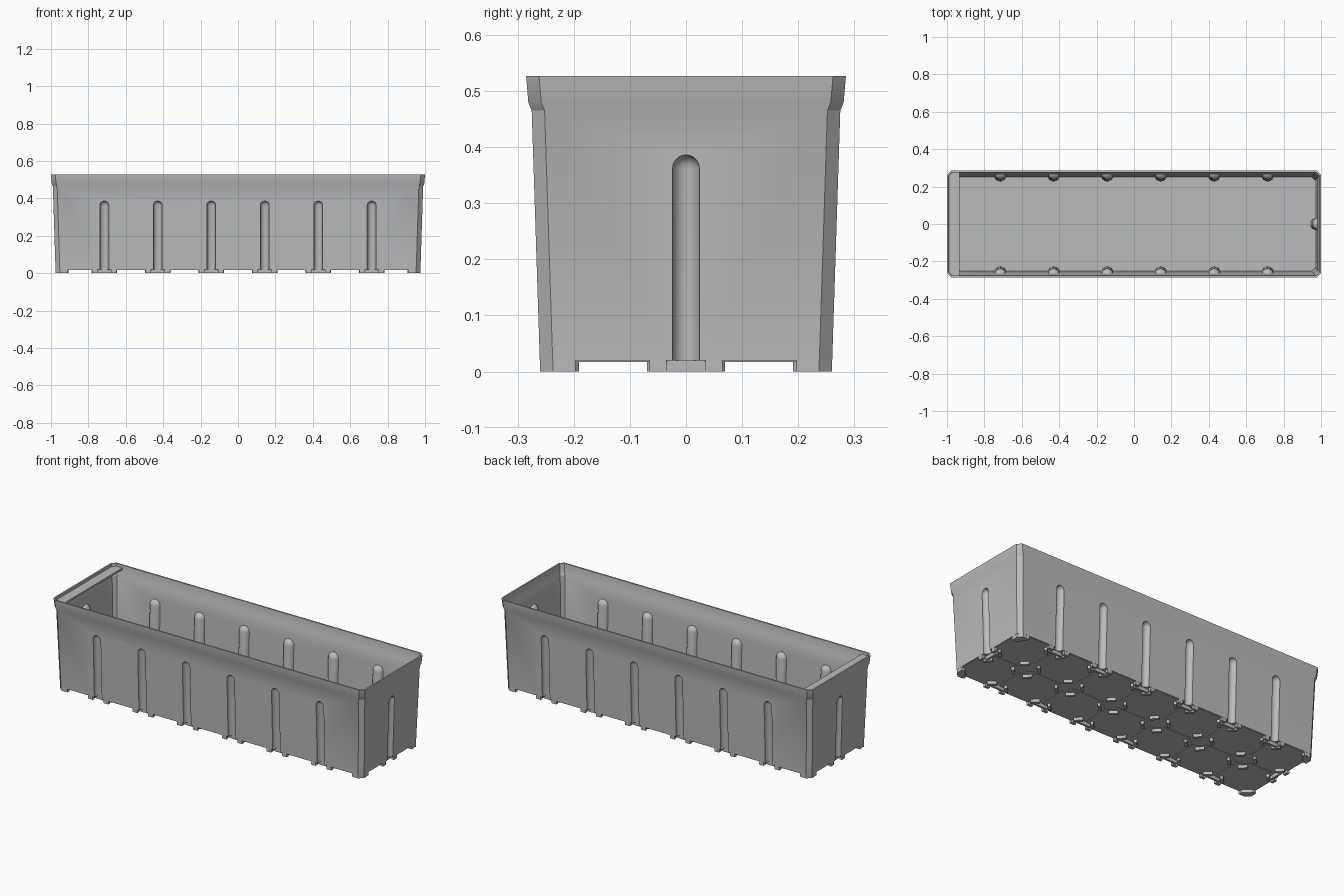
import bpy, bmesh, math
from mathutils import Matrix, Vector

cube = bpy.data.objects.get("Cube")
if cube:
    bpy.data.objects.remove(cube, do_unlink=True)

GREY = bpy.data.materials.new("plain grey")
GREY.use_nodes = True
GREY.diffuse_color = (0.5, 0.5, 0.5, 1)
GREY.node_tree.nodes["Principled BSDF"].inputs["Base Color"].default_value = (0.5, 0.5, 0.5, 1)

PITCH = 0.286          # spacing of the grooves and base tiles
EXTRA = 0.715          # how much longer than wide the box is, per side
WALL = 0.009
SLOPE = 0.032          # outward lean of the walls
BASE = 0.02
GROOVES = [(i - 2.5) * PITCH for i in range(6)]


def make_object(name, bm):
    bmesh.ops.recalc_face_normals(bm, faces=bm.faces)
    mesh = bpy.data.meshes.new(name)
    bm.to_mesh(mesh)
    bm.free()
    mesh.materials.append(GREY)
    obj = bpy.data.objects.new(name, mesh)
    bpy.context.collection.objects.link(obj)
    return obj


def loft(bm, rings):
    """Skin a stack of point rings and cap both ends."""
    loops = [[bm.verts.new(p) for p in ring] for ring in rings]
    n = len(loops[0])
    for a, b in zip(loops, loops[1:]):
        for i in range(n):
            bm.faces.new((a[i], a[(i + 1) % n], b[(i + 1) % n], b[i]))
    bm.faces.new(loops[0][::-1])
    bm.faces.new(loops[-1])


def octagon(hx, hy, cut, z, cx=0, cy=0):
    """Rectangle with chamfered corners."""
    pts = [(hx, cut - hy), (hx, hy - cut), (hx - cut, hy), (cut - hx, hy),
           (-hx, hy - cut), (-hx, cut - hy), (cut - hx, -hy), (hx - cut, -hy)]
    return [(cx + x, cy + y, z) for x, y in pts]


def box_loft(name, profile, inset=0):
    bm = bmesh.new()
    loft(bm, [octagon(y + EXTRA - inset, y - inset, 0.023 - inset * 0.59, z) for z, y in profile])
    return make_object(name, bm)


def groove_spots():
    """Wall positions as turn angle, distance to the wall and shift along it."""
    for x in GROOVES:
        yield math.pi, 0.26, x
        yield 0, 0.26, x
    yield math.pi / 2, 0.26 + EXTRA, 0
    yield -math.pi / 2, 0.26 + EXTRA, 0


def spot_matrix(turn, dist, shift):
    return Matrix.Rotation(turn, 4, 'Z') @ Matrix.Translation((shift, -dist, 0))


def capsules(name, radius):
    """Round-topped columns leaning with every wall."""
    bm = bmesh.new()
    rows = [(-0.01, radius), (0.362, radius)]
    rows += [(0.362 + radius * math.sin(a), radius * math.cos(a))
             for a in (math.radians(d) for d in range(15, 90, 14))]
    for spot in groove_spots():
        m = spot_matrix(*spot)
        loft(bm, [[m @ Vector((r * math.cos(t), r * math.sin(t) - SLOPE * z, z))
                   for t in (math.tau * k / 24 for k in range(24))] for z, r in rows])
    return make_object(name, bm)


def subtract(target, cutter):
    cutter.hide_render = True
    mod = target.modifiers.new("cut", 'BOOLEAN')
    mod.operation = 'DIFFERENCE'
    mod.solver = 'EXACT'
    mod.object = cutter
    bpy.context.view_layer.update()
    with bpy.context.temp_override(object=target, active_object=target, selected_objects=[target]):
        bpy.ops.object.modifier_apply(modifier=mod.name)
    bpy.data.objects.remove(cutter, do_unlink=True)


def smooth(obj):
    bpy.ops.object.select_all(action='DESELECT')
    obj.select_set(True)
    bpy.context.view_layer.objects.active = obj
    bpy.ops.object.shade_smooth_by_angle(angle=math.radians(25))


# Tapered trough with a flared rim, ribs inside and grooves outside
rim = [(0.465, 0.275), (0.48, 0.281)]
body = box_loft("planter_body", [(BASE, 0.2606)] + rim + [(0.527, 0.285)])
cavity = box_loft("cavity_cutter", [(0.032, 0.261)] + rim + [(0.56, 0.288)], WALL)
subtract(cavity, capsules("rib_shape", 0.024 + WALL))
subtract(body, cavity)
subtract(body, capsules("groove_cutter", 0.024))
smooth(body)

# Shelf inside the right end, just below the rim
bm = bmesh.new()
shelf = [(-0.934, -0.275), (-0.934, 0.275), (-0.972, 0.275), (-0.991, 0.255), (-0.991, -0.255), (-0.972, -0.275)]
loft(bm, [[(x, y, z) for x, y in shelf] for z in (0.5, 0.512)])
make_object("end_shelf", bm)

# Thin chamfered tiles under the floor
bm = bmesh.new()
for i in range(7):
    for side in (-1, 1):
        hx = PITCH / 2 - 0.003
        cx = (i - 3) * PITCH
        if i in (0, 6):
            hx -= 0.014
            cx -= math.copysign(0.014, cx)
        loft(bm, [octagon(hx, 0.126, 0.05, z, cx, side * 0.131) for z in (BASE - 0.003, BASE + 0.002)])
make_object("base_tiles", bm)


def bar(bm, matrix, length, width, height=BASE):
    """Small upright block standing on the ground."""
    scale = Matrix.Diagonal((length, width, height + 0.002, 1))
    lift = Matrix.Translation((0, 0, (height + 0.002) / 2))
    bmesh.ops.create_cube(bm, size=1, matrix=matrix @ lift @ scale)


def diagonal_bar(bm, matrix, angle):
    spin = Matrix.Rotation(math.radians(angle), 4, 'Z')
    bar(bm, matrix @ spin @ Matrix.Translation((0, 0.066, 0)), 0.048, 0.016)


# Broken rings of feet along the middle
bm = bmesh.new()
for x in GROOVES:
    for angle in (45, 135, 225, 315):
        diagonal_bar(bm, Matrix.Translation((x, 0, 0)), angle)
make_object("middle_feet", bm)

# Half rings of feet around the bottom of each groove
bm = bmesh.new()
for spot in groove_spots():
    m = spot_matrix(*spot)
    for side in (-1, 1):
        diagonal_bar(bm, m, side * 45)
        bar(bm, m @ Matrix.Translation((side * 0.05, 0.008, 0)), 0.03, 0.016)
    bar(bm, m @ Matrix.Translation((0, 0.032, 0)), 0.085, 0.012)
make_object("edge_feet", bm)

# Solid chamfered feet at the four corners
bm = bmesh.new()
corner = [(0, 0.023), (0.023, 0), (0.063, 0), (0.063, 0.02), (0.02, 0.063), (0, 0.063)]
for sx in (-1, 1):
    for sy in (-1, 1):
        loft(bm, [[(sx * (0.26 + EXTRA - x), sy * (0.26 - y), z) for x, y in corner]
                  for z in (0, BASE + 0.002)])
make_object("corner_feet", bm)
